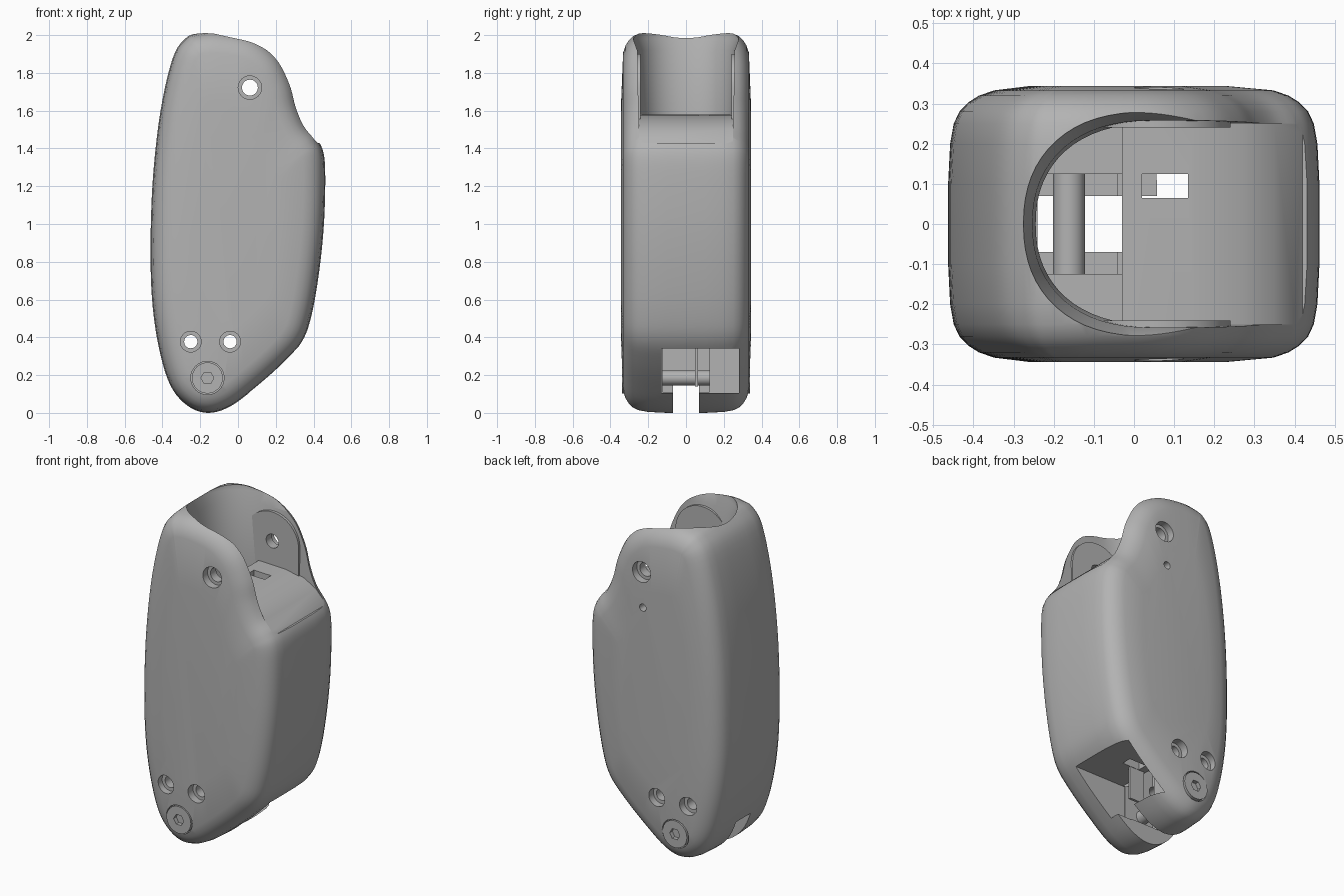
import bpy, bmesh, math
from mathutils import Vector

cube = bpy.data.objects.get("Cube")
if cube:
    bpy.data.objects.remove(cube, do_unlink=True)

grey = bpy.data.materials.new("neutral_grey")
grey.use_nodes = True
grey.diffuse_color = (0.45, 0.45, 0.45, 1)
grey.node_tree.nodes["Principled BSDF"].inputs["Base Color"].default_value = (0.45, 0.45, 0.45, 1)


def loft(name, rings):
    """Closed solid through equal-length rings of 3D points."""
    bm = bmesh.new()
    vs = [[bm.verts.new(p) for p in ring] for ring in rings]
    n = len(vs[0])
    for a, b in zip(vs, vs[1:]):
        for i in range(n):
            j = (i + 1) % n
            bm.faces.new((a[i], a[j], b[j], b[i]))
    bm.faces.new(vs[0])
    bm.faces.new(vs[-1])
    bmesh.ops.recalc_face_normals(bm, faces=bm.faces)
    mesh = bpy.data.meshes.new(name)
    bm.to_mesh(mesh)
    bm.free()
    mesh.materials.append(grey)
    ob = bpy.data.objects.new(name, mesh)
    bpy.context.collection.objects.link(ob)
    return ob


def prism(name, outline, y0, y1):
    return loft(name, [[(x, y, z) for x, z in outline] for y in (y0, y1)])


def box(name, x0, x1, y0, y1, z0, z1):
    return prism(name, [(x0, z0), (x1, z0), (x1, z1), (x0, z1)], y0, y1)


def rod(name, x, z, r, y0, y1, sides=32):
    turn = [2 * math.pi * i / sides for i in range(sides)]
    return prism(name, [(x + r * math.cos(t), z + r * math.sin(t)) for t in turn], y0, y1)


def boolean(target, cutter, operation="DIFFERENCE"):
    mod = target.modifiers.new("cut", "BOOLEAN")
    mod.object, mod.operation, mod.solver = cutter, operation, "EXACT"
    bpy.context.view_layer.objects.active = target
    bpy.ops.object.modifier_apply(modifier=mod.name)
    bpy.data.objects.remove(cutter, do_unlink=True)


def smooth_loop(pts, steps):
    """Closed Catmull-Rom curve."""
    pts = [Vector(p) for p in pts]
    n, out = len(pts), []
    for i in range(n):
        a, b, c, d = (pts[(i + k) % n] for k in (-1, 0, 1, 2))
        for s in range(steps):
            t = s / steps
            out.append(0.5 * (2 * b + (c - a) * t + (2 * a - 5 * b + 4 * c - d) * t ** 2
                              + (3 * b - a - 3 * c + d) * t ** 3))
    return out


# Outer shell: side profile with rounded shoulders
profile = smooth_loop([
    (-.16, 0), (-.04, .035), (.1, .14), (.24, .265), (.34, .38), (.39, .52),
    (.43, .75), (.455, 1), (.462, 1.25), (.452, 1.38), (.415, 1.455), (.36, 1.525),
    (.32, 1.62), (.285, 1.75), (.21, 1.89), (.08, 1.985), (-.09, 2.02), (-.2, 2.015),
    (-.275, 1.985), (-.345, 1.88), (-.41, 1.6), (-.45, 1.25), (-.463, .9),
    (-.455, .6), (-.42, .35), (-.36, .15), (-.27, .04)], 5)


def inset(d):
    n, out = len(profile), []
    for i, p in enumerate(profile):
        t = (profile[(i + 3) % n] - profile[i - 3]).normalized()
        out.append(p + d * Vector((-t.y, t.x)))
    return out


half = [(y, inset(d)) for y, d in ((.1, 0), (.2, .005), (.25, .014), (.28, .028),
                                   (.303, .05), (.32, .077), (.333, .115))]
centre = Vector((-.05, 1))
half.append((.344, [p.lerp(centre, .3) for p in half[-1][1]]))
sections = [(-y, r) for y, r in reversed(half)] + half
shell = loft("shell", [[(p.x, y, p.y) for p in ring] for y, ring in sections])


# Open top with flared rim, sloping seat and deep rear pit
def opening_ring(z, flare):
    turn = [math.pi / 2 * (i / 16) for i in range(17)]
    side = [(.05 - (.295 + flare) * math.cos(t) ** .85, (.25 + flare) * math.sin(t) ** .9)
            for t in turn[1:]] + [(.7, .25 + flare)]
    return ([(-.245 - flare, 0, z)] + [(x, y, z) for x, y in side]
            + [(x, -y, z) for x, y in reversed(side)])


opening = loft("opening_cutter", [opening_ring(z, f) for z, f in
                                  ((.4, 0), (1.55, 0), (1.92, .008), (1.98, .03), (2.2, .05))])
floor = prism("floor_cutter", [(-.4, .5), (-.03, .5), (-.03, 1.58), (.15, 1.575), (.27, 1.55),
                               (.35, 1.505), (.42, 1.43), (.8, 1.42), (.8, 2.4), (-.4, 2.4)],
              -.5, .5)
boolean(opening, floor, "INTERSECT")
boolean(shell, opening)

# Inner chamber, bottom slot, lower window and cable slit
for dims in ((-.24, -.03, -.125, .125, .11, .6), (-.6, .6, -.07, .07, -.1, .215),
             (-.04, .6, -.13, .28, .105, .34), (.02, .135, .065, .125, .3, 1.7)):
    boolean(shell, box("cutter", *dims))

# Cheek liners inside the opening
liners = []
arch = [(.06 + .18 * math.cos(math.pi * i / 24), 1.72 + .18 * math.sin(math.pi * i / 24))
        for i in range(25)] + [(-.12, 1.54), (.24, 1.54)]
for label, s in (("back", 1), ("front", -1)):
    liners.append(prism(label + "_cheek_liner", arch, s * .241, s * .268))

# Through holes with counterbores on both faces
for x, z, r in ((.063, 1.722, .042), (-.25, .377, .035), (-.042, .377, .035)):
    boolean(shell, rod("cutter", x, z, r, -.5, .5))
    for s in (1, -1):
        boolean(shell, rod("cutter", x, z, r + .02, s * .295, s * .5))
for liner in liners:
    boolean(liner, rod("cutter", .063, 1.722, .042, -.5, .5))
boolean(shell, rod("cutter", .05, 1.51, .022, .27, .5))

# Axle with a hex-socket screw head on each side, and a rib in the lower window
parts = [shell] + liners
parts.append(rod("axle", -.162, .185, .04, -.3, .3))
parts.append(box("window_rib", -.02, .08, .048, .063, .14, .35))
for label, s in (("back", 1), ("front", -1)):
    boolean(shell, rod("cutter", -.162, .185, .088, s * .3, s * .5))
    head = rod(label + "_screw_head", -.162, .185, .082, s * .295, s * .34)
    boolean(head, rod("cutter", -.162, .185, .034, s * .315, s * .4, 6))
    parts.append(head)

# Smooth shading with crisp edges
bpy.ops.object.select_all(action="DESELECT")
for ob in parts:
    ob.select_set(True)
bpy.context.view_layer.objects.active = shell
bpy.ops.object.shade_smooth_by_angle(angle=math.radians(32))
